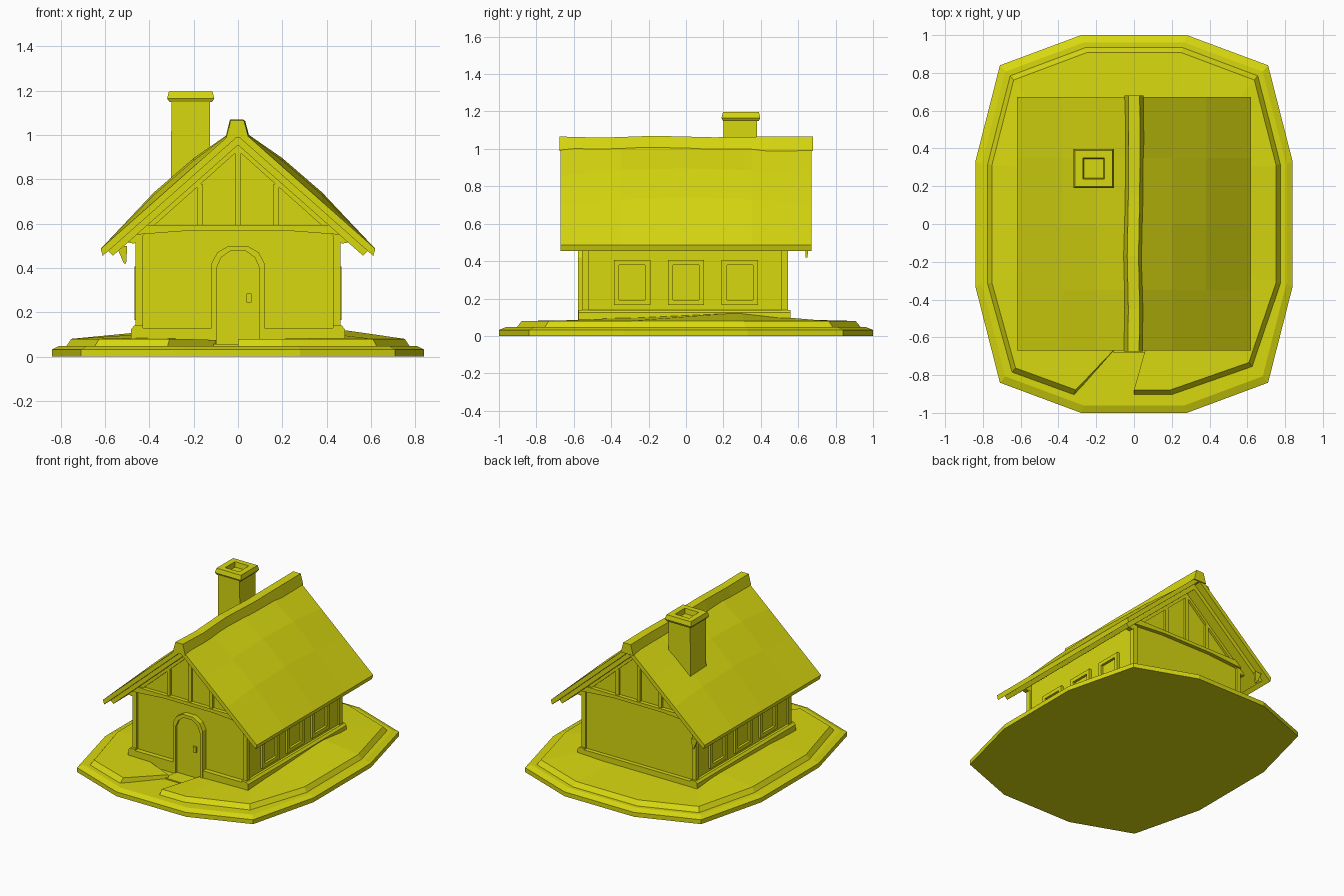
import bpy, bmesh, math

mat = bpy.data.materials.new("mustard yellow")
mat.diffuse_color = (0.69, 0.69, 0.005, 1)


def loft(name, rings):
    """Solid through a series of equal-length closed rings, capped at both ends."""
    bm = bmesh.new()
    vs = [[bm.verts.new(p) for p in r] for r in rings]
    n = len(rings[0])
    for a, b in zip(vs, vs[1:]):
        for i in range(n):
            j = (i + 1) % n
            bm.faces.new((a[i], a[j], b[j], b[i]))
    bm.faces.new(vs[0])
    bm.faces.new(vs[-1])
    bmesh.ops.recalc_face_normals(bm, faces=bm.faces)
    me = bpy.data.meshes.new(name)
    bm.to_mesh(me)
    bm.free()
    me.materials.append(mat)
    ob = bpy.data.objects.new(name, me)
    bpy.context.collection.objects.link(ob)
    return ob


def rect(x0, x1, y0, y1, z):
    return [(x0, y0, z), (x1, y0, z), (x1, y1, z), (x0, y1, z)]


def box(name, x0, x1, y0, y1, z0, z1):
    return loft(name, [rect(x0, x1, y0, y1, z0), rect(x0, x1, y0, y1, z1)])


def prism(name, profile, y0, y1):
    """Extrude an (x, z) profile along y."""
    return loft(name, [[(x, y, z) for x, z in profile] for y in (y0, y1)])


# Ground slab: twelve-sided with a chamfered rim
q = [(0.84, 0.33), (0.71, 0.84), (0.28, 1.0)]
half = [(x, -y) for x, y in reversed(q)] + q
outline = half + [(-x, y) for x, y in reversed(half)]
loft("ground_slab", [[(x * s, y * s, z) for x, y in outline]
                     for z, s in ((0, 1), (0.032, 1), (0.048, 0.96))])

# Raised lawn: strip around the house, left open at the front for the path
lawn = [  # outer x, y, then inner x, y, inner height
    (0, -0.91, 0.10, -0.52, 0.075), (0.2, -0.91, 0.2, -0.52, 0.08),
    (0.63, -0.76, 0.44, -0.52, 0.085), (0.78, -0.32, 0.44, -0.25, 0.10),
    (0.78, 0.32, 0.44, 0.3, 0.125), (0.66, 0.79, 0.44, 0.52, 0.10),
    (0.26, 0.94, 0.2, 0.52, 0.09), (-0.26, 0.94, -0.2, 0.52, 0.09),
    (-0.66, 0.79, -0.44, 0.52, 0.09), (-0.78, 0.32, -0.44, 0.3, 0.11),
    (-0.78, -0.32, -0.44, -0.25, 0.10), (-0.65, -0.79, -0.44, -0.52, 0.085),
    (-0.32, -0.91, -0.10, -0.66, 0.075)]
loft("lawn", [[(x, y, 0.04), (x * 0.965, y * 0.965, 0.08), (u, v, h), (u, v, 0.04)]
              for x, y, u, v, h in lawn])
box("doorstep_path", -0.11, 0.11, -0.68, -0.5, 0.04, 0.056)

# House body with gables
prism("walls", [(-0.45, 0.05), (0.45, 0.05), (0.45, 0.56), (0, 0.965), (-0.45, 0.56)], -0.54, 0.53)

# Plinth: sides, back, and front split by the door
for s in (-1, 1):
    prism("plinth_side", [(s * 0.43, 0.05), (s * 0.485, 0.05), (s * 0.482, 0.125),
                          (s * 0.468, 0.14), (s * 0.43, 0.14)], -0.575, 0.56)
    box("plinth_front", min(s * 0.12, s * 0.44), max(s * 0.12, s * 0.44), -0.575, -0.5, 0.05, 0.13)
box("plinth_back", -0.44, 0.44, 0.5, 0.56, 0.05, 0.13)

# Corner posts, gable framing on both ends
for w, d in ((-0.54, -1), (0.53, 1)):
    y0, y1 = sorted((w - d * 0.02, w + d * 0.016))
    for s in (-1, 1):
        x0, x1 = sorted((s * 0.43, s * 0.462))
        box("corner_post", x0, x1, y0, y1, 0.1, 0.58)
        prism("gable_rafter", [(0, 0.985), (s * 0.52, 0.52), (s * 0.47, 0.51), (0, 0.93)], y0, y1)
        x0, x1 = sorted((s * 0.16, s * 0.185))
        box("gable_stud", x0, x1, y0, y1, 0.58, 0.78)
    box("gable_post", -0.013, 0.013, y0, y1, 0.58, 0.95)
    # Slightly arched tie beam
    yb0, yb1 = sorted((w, w + d * 0.028))
    loft("tie_beam", [[(x, yb0, a), (x, yb1, a), (x, yb1, 0.594), (x, yb0, 0.594)]
                      for x, a in ((-0.465, 0.55), (-0.2, 0.57), (0.2, 0.57), (0.465, 0.55))])

# Windows: three on each long side
for s in (-1, 1):
    for c in (-0.288, 0, 0.288):
        def bar(name, a, b, z0, z1, out):
            x0, x1 = sorted((s * 0.44, s * out))
            box(name, x0, x1, c + a, c + b, z0, z1)
        bar("window_sill", -0.097, 0.097, 0.165, 0.192, 0.468)
        bar("window_lintel", -0.097, 0.097, 0.38, 0.407, 0.468)
        bar("window_jamb", -0.097, -0.07, 0.192, 0.38, 0.468)
        bar("window_jamb", 0.07, 0.097, 0.192, 0.38, 0.468)
        bar("window_pane", -0.062, 0.062, 0.2, 0.372, 0.454)


# Arched door, frame and handle
def arch(w, top):
    r = [(w, 0.05), (w, top - 0.08), (w * 0.78, top - 0.03), (w * 0.35, top)]
    return r + [(-x, z) for x, z in reversed(r)]


outer, inner = arch(0.12, 0.5), arch(0.098, 0.477)
for i in range(len(outer) - 1):
    prism("door_frame", [outer[i], outer[i + 1], inner[i + 1], inner[i]], -0.578, -0.53)
prism("door", inner, -0.562, -0.53)
box("door_handle", 0.038, 0.062, -0.575, -0.55, 0.243, 0.285)


# Roof: thatch shell that swells in the middle, over a thinner underlayer
def swell(x, y):
    return 0.045 * math.sin(math.pi * min(abs(x) / 0.62, 1)) * max(0, 1 - (abs(y) / 0.67) ** 2)


xs = [-0.62, -0.38, -0.2, 0, 0.2, 0.38, 0.62]
rings = []
for y in (-0.67, -0.35, 0, 0.35, 0.672):
    top = [(x, y, 1.035 - 0.885 * abs(x) + swell(x, y)) for x in xs]
    low = [(x * 0.985, y, 0.995 - 0.885 * abs(x * 0.985)) for x in reversed(xs)]
    rings.append(top + low)
loft("roof_shell", rings)
prism("roof_underlayer", [(-0.59, 0.48), (0, 1.0), (0.59, 0.48), (0.565, 0.455), (0, 0.955),
                          (-0.565, 0.455)], -0.63, 0.62)

# Wavy ridge cap
loft("ridge_cap", [[(-0.05 + o, y, 0.99), (-0.03 + o, y, 1.06 + h), (0.03 + o, y, 1.06 + h),
                    (0.05 + o, y, 0.99)]
                   for y, h, o in ((-0.675, 0.006, -0.003), (-0.45, 0, 0), (-0.17, 0.01, -0.006),
                                   (0.15, 0.002, 0), (0.45, 0.006, 0.002), (0.68, 0.005, 0))])

# Loose rafter tip under the back left eave
loft("rafter_tip", [rect(-0.515, -0.505, 0.64, 0.65, 0.42), rect(-0.55, -0.5, 0.635, 0.655, 0.5)])

# Chimney with hollow cap
loft("chimney", [rect(-0.305, -0.123, 0.2, 0.385, 0.65), rect(-0.3, -0.127, 0.2, 0.38, 1.16)])
loft("chimney_cap", [rect(-0.31, -0.117, 0.198, 0.39, 1.15), rect(-0.32, -0.107, 0.19, 0.397, 1.165),
                     rect(-0.312, -0.115, 0.198, 0.39, 1.197), rect(-0.27, -0.157, 0.238, 0.35, 1.197),
                     rect(-0.265, -0.162, 0.243, 0.345, 1.161)])
